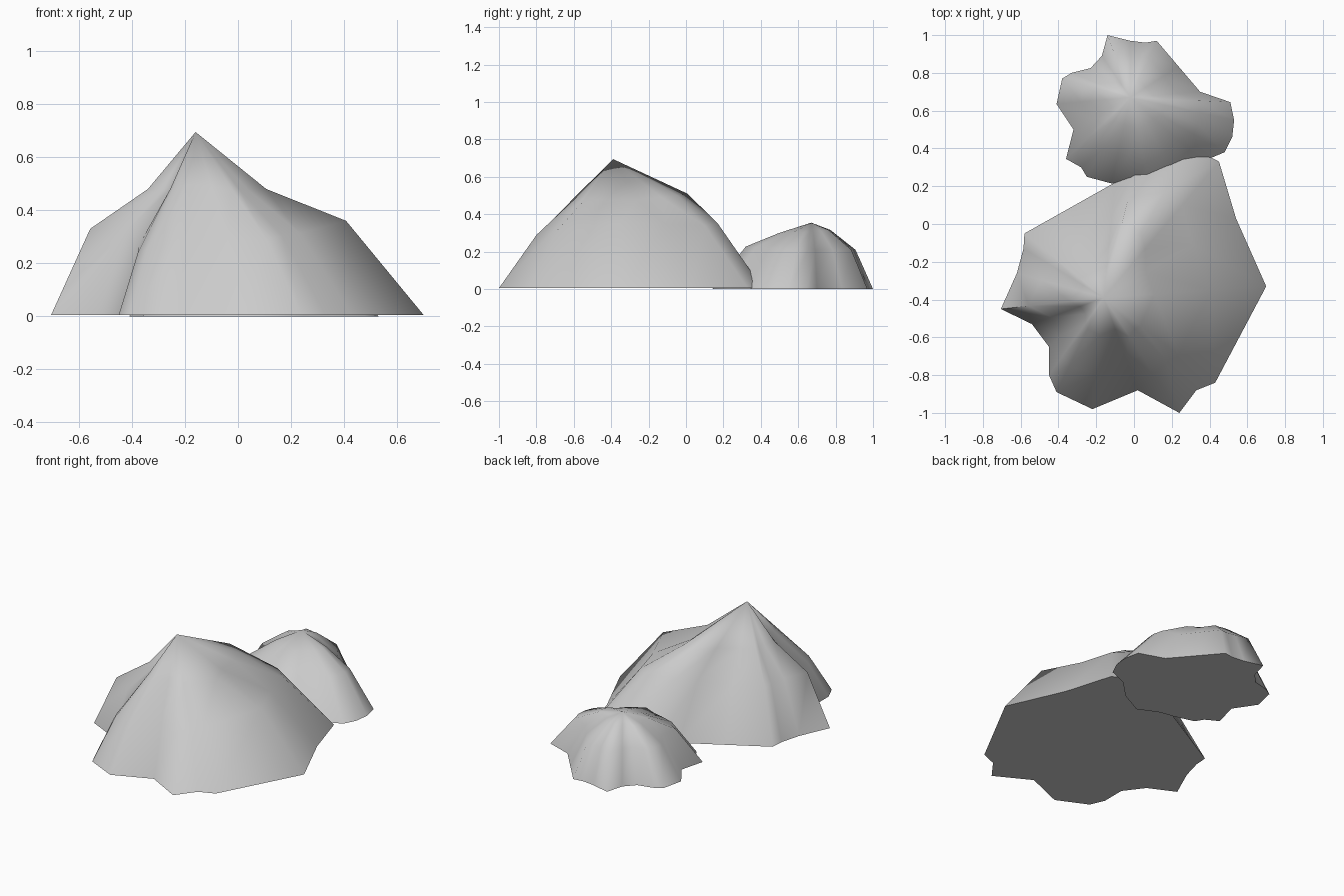
import bpy, bmesh, math


def side_profile(angle, sides):
    """Blend the (angle, f1, z1, f2, z2) slope profiles around the peak."""
    a = angle % 360
    loop = sides + [(sides[0][0] + 360,) + sides[0][1:]]
    if a < loop[0][0]:
        a += 360
    for p, q in zip(loop, loop[1:]):
        if p[0] <= a <= q[0]:
            t = (a - p[0]) / (q[0] - p[0])
            return [u + (v - u) * t for u, v in zip(p[1:], q[1:])]


def mound(name, peak, floor, outline, sides):
    """Heap made of spokes running from an irregular base outline to a peak."""
    bm = bmesh.new()
    px, py, pz = peak
    rings = [[], [], []]
    for x, y in outline:
        dx, dy = x - px, y - py
        f1, z1, f2, z2 = side_profile(math.degrees(math.atan2(dy, dx)), sides)
        for ring, f, z in zip(rings, (1, f2, f1), (floor, z2, z1)):
            ring.append(bm.verts.new((px + dx * f, py + dy * f, z)))
    top = bm.verts.new(peak)
    n = len(outline)
    for i in range(n):
        j = (i + 1) % n
        for lo, hi in zip(rings, rings[1:]):
            bm.faces.new((lo[i], lo[j], hi[j], hi[i]))
        bm.faces.new((rings[2][i], rings[2][j], top))
    bm.faces.new(rings[0][::-1])
    bmesh.ops.recalc_face_normals(bm, faces=bm.faces[:])
    me = bpy.data.meshes.new(name)
    bm.to_mesh(me)
    bm.free()
    ob = bpy.data.objects.new(name, me)
    bpy.context.collection.objects.link(ob)
    bpy.ops.object.select_all(action='DESELECT')
    ob.select_set(True)
    bpy.context.view_layer.objects.active = ob
    bpy.ops.object.shade_smooth_by_angle(angle=math.radians(85))


# Large front mound
mound("large_mound", (-0.16, -0.39, 0.695), 0.005,
      [(0.70, -0.33), (0.54, 0.03), (0.45, 0.33), (0.30, 0.41), (0.01, 0.30),
       (-0.10, 0.22), (-0.34, 0.085), (-0.58, -0.05), (-0.585, -0.13),
       (-0.62, -0.26), (-0.705, -0.45), (-0.54, -0.53), (-0.45, -0.65),
       (-0.45, -0.80), (-0.41, -0.89), (-0.22, -0.98), (0.02, -0.88),
       (0.24, -1.0), (0.33, -0.88), (0.43, -0.84)],
      [(4, 0.31, 0.48, 0.66, 0.36), (32, 0.32, 0.48, 0.67, 0.345),
       (50, 0.36, 0.49, 0.68, 0.34), (60, 0.43, 0.50, 0.70, 0.35),
       (76, 0.58, 0.51, 0.77, 0.37), (86, 0.42, 0.49, 0.70, 0.34),
       (110, 0.34, 0.47, 0.67, 0.31),
       (187, 0.33, 0.48, 0.73, 0.33), (235, 0.33, 0.48, 0.75, 0.24),
       (270, 0.34, 0.50, 0.67, 0.30), (303, 0.34, 0.48, 0.67, 0.29)])

# Small rear mound
mound("small_mound", (-0.02, 0.67, 0.355), 0.0,
      [(0.53, 0.55), (0.51, 0.645), (0.35, 0.70), (0.235, 0.835), (0.12, 0.97),
       (0.06, 0.96), (-0.02, 0.97), (-0.14, 1.0), (-0.17, 0.89),
       (-0.23, 0.825), (-0.33, 0.80), (-0.38, 0.77), (-0.41, 0.635),
       (-0.32, 0.50), (-0.36, 0.345), (-0.28, 0.30), (-0.25, 0.25),
       (-0.12, 0.215), (-0.03, 0.20), (0.10, 0.14), (0.25, 0.22),
       (0.36, 0.33), (0.48, 0.38), (0.52, 0.46)],
      [(0, 0.33, 0.305, 0.67, 0.21), (90, 0.30, 0.32, 0.73, 0.21),
       (180, 0.33, 0.305, 0.67, 0.21), (270, 0.32, 0.30, 0.66, 0.23)])
